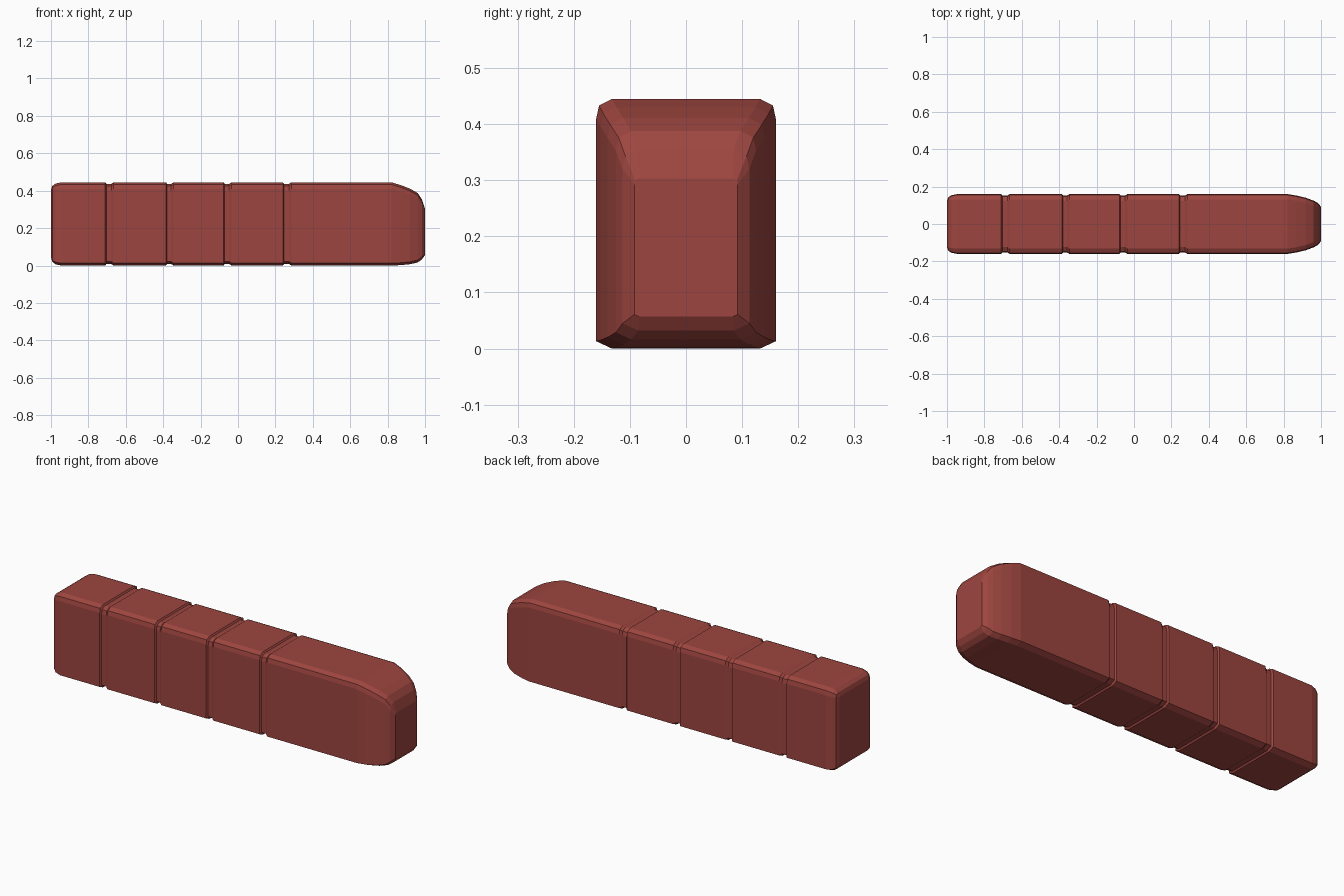
import bpy, bmesh

if "Cube" in bpy.data.objects:
    bpy.data.objects.remove(bpy.data.objects["Cube"])


def ring(x, w, z0, z1, c=1.0):
    """Chamfered rectangular cross-section at x; c scales the corner chamfers."""
    half = [(w - 0.028 * c, z0), (w, z0 + 0.013 * c), (w, z1 - 0.035 * c),
            (w - 0.005 * c, z1 - 0.012 * c), (w - 0.028 * c, z1)]
    return [(x, y, z) for y, z in half] + [(x, -y, z) for y, z in reversed(half)]


W, B, T = 0.16, 0.0, 0.445

# Rounded rear end
stations = [ring(-1.0, 0.125, 0.045, 0.405, 0.3), ring(-0.993, 0.143, 0.02, 0.425, 0.6),
            ring(-0.975, 0.154, 0.006, 0.438, 0.9), ring(-0.945, W, B, T)]

# Shallow grooves running around the bar between segments
D = 0.008
for a, b in [(-0.71, -0.665), (-0.385, -0.345), (-0.077, -0.035), (0.24, 0.285)]:
    stations += [ring(a, W, B, T), ring(a + 0.006, W - D, B + D, T - D),
                 ring(b - 0.012, W - D, B + D, T - D), ring(b, W, B, T)]

# Tapered nose
stations += [ring(0.82, W, B, T), ring(0.87, 0.152, 0.002, 0.43),
             ring(0.92, 0.14, 0.007, 0.411), ring(0.96, 0.125, 0.016, 0.388),
             ring(0.983, 0.113, 0.032, 0.355), ring(1.0, 0.092, 0.057, 0.303, 0.3)]

# Loft the sections into one bar with flat caps
bm = bmesh.new()
rings = [[bm.verts.new(p) for p in s] for s in stations]
n = len(rings[0])
for r, s in zip(rings, rings[1:]):
    for i in range(n):
        j = (i + 1) % n
        bm.faces.new((r[i], r[j], s[j], s[i]))
bm.faces.new(rings[0])
bm.faces.new(rings[-1])
bmesh.ops.recalc_face_normals(bm, faces=bm.faces)
mesh = bpy.data.meshes.new("segmented_bar")
bm.to_mesh(mesh)
bm.free()
bar = bpy.data.objects.new("segmented_bar", mesh)
bpy.context.collection.objects.link(bar)

# Brick red
mat = bpy.data.materials.new("brick_red")
mat.diffuse_color = (0.34, 0.06, 0.05, 1)
mat.use_nodes = True
mat.node_tree.nodes["Principled BSDF"].inputs["Base Color"].default_value = mat.diffuse_color
mesh.materials.append(mat)
